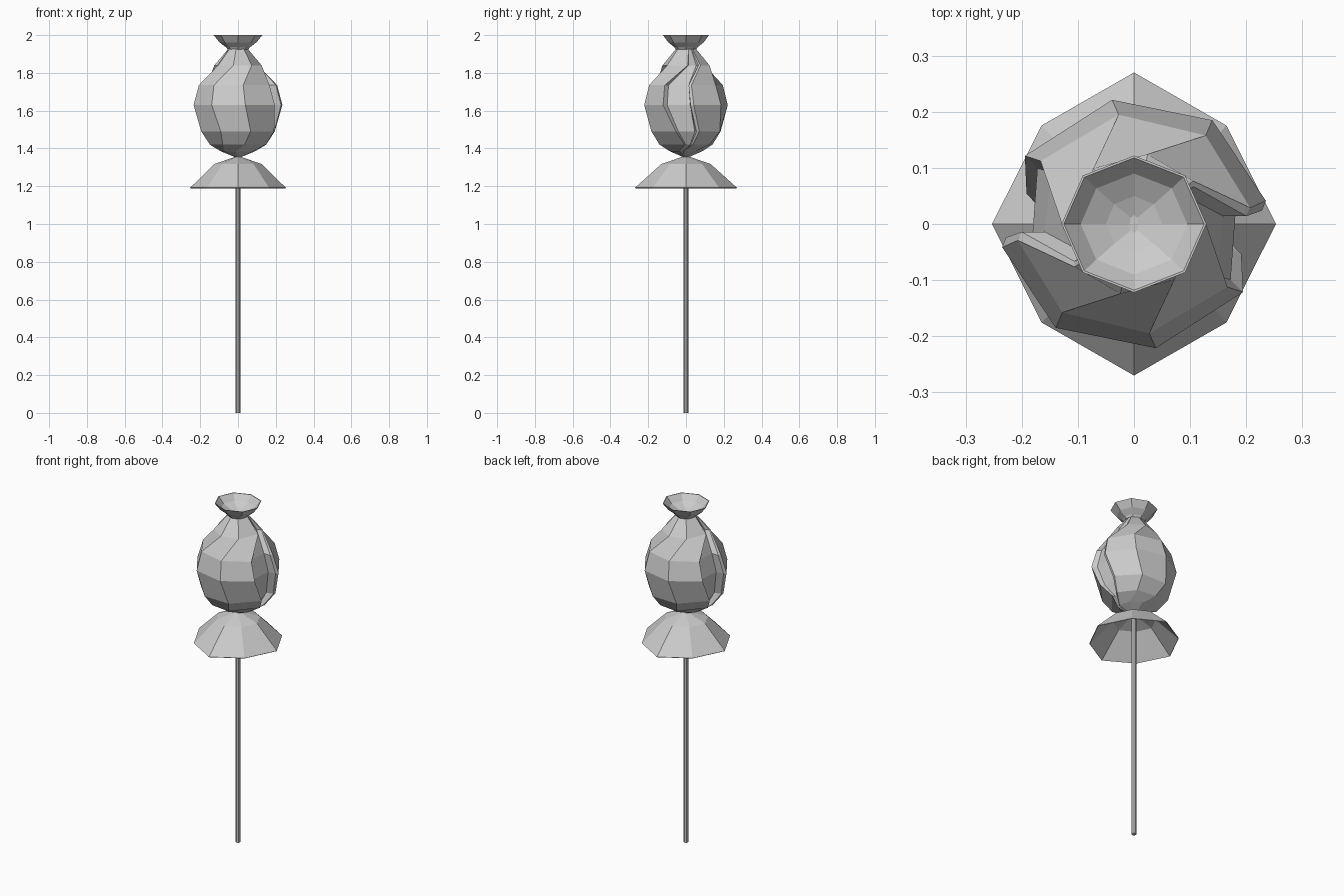
import bpy, bmesh
from math import sin, cos, pi, radians

if "Cube" in bpy.data.objects:
    bpy.data.objects.remove(bpy.data.objects["Cube"])


def loft(name, rings, cap_start=False, cap_end=False):
    """Bridge rings of points that all have the same count."""
    bm = bmesh.new()
    loops = [[bm.verts.new(p) for p in ring] for ring in rings]
    n = len(loops[0])
    for a, b in zip(loops, loops[1:]):
        for i in range(n):
            j = (i + 1) % n
            bm.faces.new((a[i], a[j], b[j], b[i]))
    if cap_start:
        bm.faces.new(loops[0][::-1])
    if cap_end:
        bm.faces.new(loops[-1])
    bmesh.ops.recalc_face_normals(bm, faces=bm.faces)
    mesh = bpy.data.meshes.new(name)
    bm.to_mesh(mesh)
    bm.free()
    obj = bpy.data.objects.new(name, mesh)
    bpy.context.collection.objects.link(obj)
    return obj


def ring(rx, ry, z, n=8, diag=1.0):
    """Polygon ring; odd corners are scaled by diag."""
    pts = []
    for i in range(n):
        a = 2 * pi * i / n
        k = diag if i % 2 else 1.0
        pts.append((rx * k * cos(a), ry * k * sin(a), z))
    return pts


# thin stick
loft("stick", [ring(0.013, 0.013, z) for z in (0, 1.38)], True, True)

# flared paper skirt below the sweet, open underneath
skirt = loft("wrapper_skirt", [ring(0.01, 0.015, 1.357, 8, 0.93),
                               ring(0.125, 0.13, 1.318, 8, 0.93),
                               ring(0.253, 0.27, 1.192, 8, 0.92)])
mod = skirt.modifiers.new("paper", "SOLIDIFY")
mod.thickness = 0.004

# wrapped sweet: two twisted paper halves, each with a raised lip over a recess
# rows: height, radius, twist in degrees, recess width factor
rows = [(1.355, 0.018, -20, 0.4), (1.385, 0.09, -18, 0.4),
        (1.42, 0.15, 4, 0.4), (1.49, 0.203, 10, 0.85),
        (1.63, 0.234, 0, 1.0), (1.735, 0.205, -2, 1.0),
        (1.84, 0.128, 26, 0.75), (1.93, 0.052, 26, 0.5)]
rings = []
for z, r, twist, gap in rows:
    depth = 1 if r > 0.06 else 0.4
    end = 190 - 42 * gap
    half = [(10, 1.02), (53, 0.99), (100, 0.96), (end, 0.98),
            (end + 2, 1 - 0.15 * depth), (187, 1 - 0.22 * depth),
            (186, 1 - 0.02 * depth)]
    pts = []
    for side in (0, 180):
        for ang, k in half:
            a = radians(ang + side + twist)
            pts.append((r * k * cos(a), r * k * sin(a), z))
    rings.append(pts)
loft("wrapped_sweet", rings, True, True)

# gathered frill on top: outside up to the rim, then down into the funnel
loft("top_frill", [ring(0.055, 0.055, 1.925), ring(0.065, 0.063, 1.937),
                   ring(0.098, 0.094, 1.962), ring(0.129, 0.122, 2.0),
                   ring(0.125, 0.118, 2.0), ring(0.095, 0.09, 1.967),
                   ring(0.05, 0.05, 1.945), ring(0.008, 0.016, 1.932)],
     True, True)
